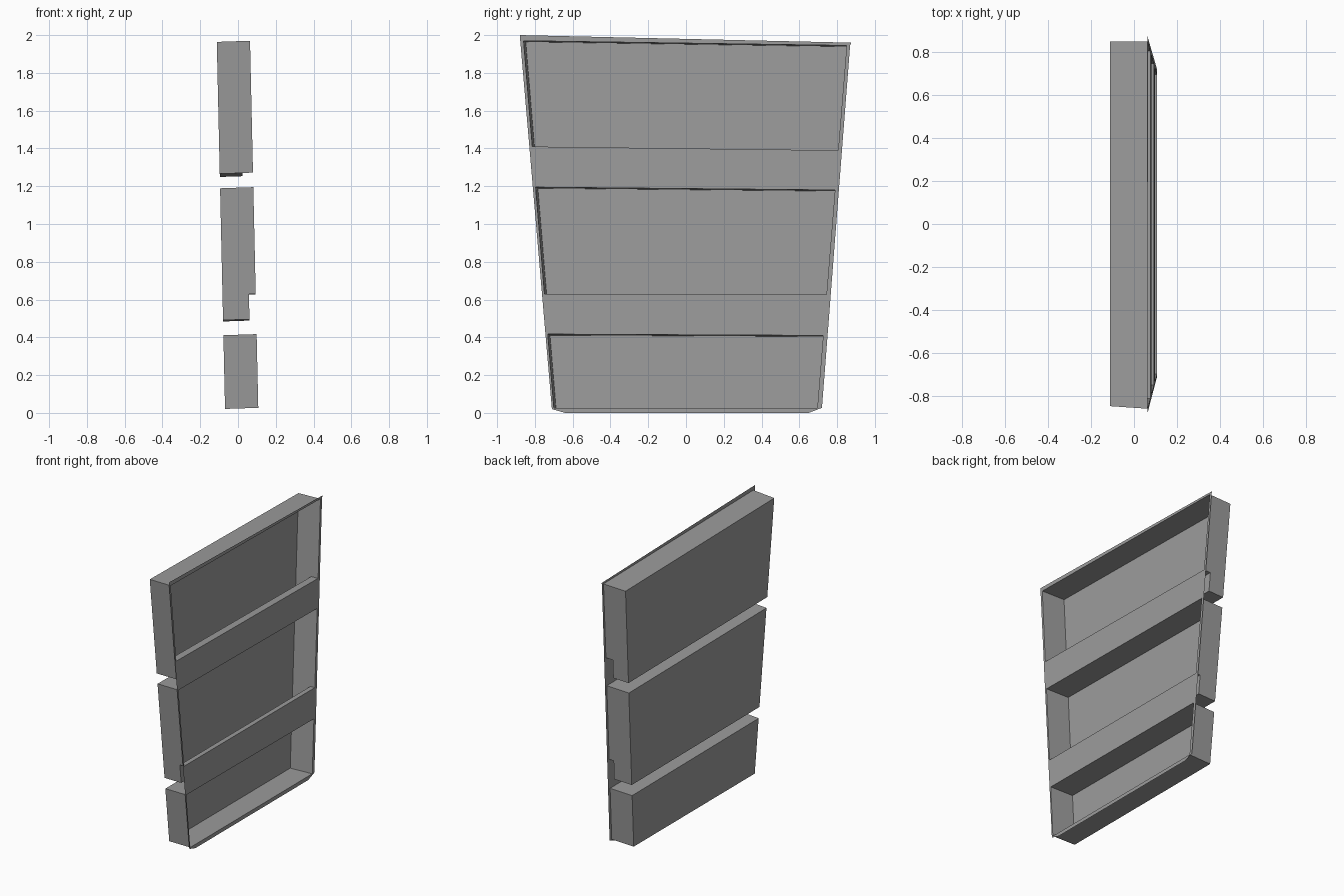
import bpy, bmesh

if "Cube" in bpy.data.objects:
    bpy.data.objects.remove(bpy.data.objects["Cube"])

grey = bpy.data.materials.new("mid_grey")
grey.diffuse_color = (0.33, 0.33, 0.33, 1)
grey.use_nodes = True
grey.node_tree.nodes["Principled BSDF"].inputs["Base Color"].default_value = grey.diffuse_color

DEPTH = 0.176


def front(z):
    """x of the slightly leaning front plane"""
    return 0.108 - 0.0225 * z


def edge(side, z):
    """y of the bin wall, side 0 = -y, side 1 = +y"""
    return 0.695 + 0.081 * (z - 0.025) if side else -0.70 - 0.0825 * (z - 0.03)


def outer(side, z):
    """y of the frame's outer edge"""
    return 0.72 + 0.0777 * (z - 0.03) if side else -0.71 - 0.0859 * (z - 0.02)


def sheet(name, polys):
    bm = bmesh.new()
    for p in polys:
        bm.faces.new([bm.verts.new(v) for v in p])
    bmesh.ops.remove_doubles(bm, verts=bm.verts, dist=0.0005)
    bmesh.ops.recalc_face_normals(bm, faces=bm.faces)
    me = bpy.data.meshes.new(name)
    bm.to_mesh(me)
    bm.free()
    me.materials.append(grey)
    ob = bpy.data.objects.new(name, me)
    bpy.context.collection.objects.link(ob)


def pt(side, z, back):
    """point on a bin wall, 'back' units behind the front plane"""
    t = back / DEPTH
    y = edge(side, z) + (0.012 * t if side == 0 else 0)
    return (front(z) - back, y, z - 0.006 * t)


# name, top z (-y,+y), opening bottom z, floor z, ledge depth, stepped sides
bins = [
    ("top_bin", (1.97, 1.945), (1.41, 1.39), (1.272, 1.255), 0.055, (0, 1)),
    ("middle_bin", (1.195, 1.18), (0.63, 0.628), (0.497, 0.49), 0.036, (1, 1)),
    ("bottom_bin", (0.417, 0.41), (0.027, 0.027), (0.027, 0.027), 0, (0, 0)),
]

for name, top, mid, low, step, notch in bins:
    def row(z, back):
        return [pt(s, z[s], back) for s in (0, 1)]

    def strip(a, b):
        return [a[0], a[1], b[1], b[0]]

    tf, tb = row(top, 0), row(top, DEPTH)
    lb, lf = row(low, DEPTH), row(low, step)
    polys = [strip(tf, tb), strip(tb, lb), strip(lb, lf)]
    # ledge and inner lip behind the front band
    if step:
        polys += [strip(lf, row(mid, step)), strip(row(mid, step), row(mid, 0))]
    # side walls, notched under the ledge where stepped
    for s in (0, 1):
        wall = [tf[s], tb[s], lb[s], lf[s]]
        if notch[s]:
            wall += [pt(s, mid[s], step), pt(s, mid[s], 0)]
        elif step:
            wall += [pt(s, low[s], 0)]
        polys.append(wall)
    sheet(name, polys)


# front frame: cross bands plus side strips around the three openings
def fp(y, z):
    return (front(z), y, z)


top_corner = [(-0.88, 2.0), (0.875, 1.96)]
low_corner = [(-0.71, 0.02), (0.72, 0.03)]
foot = [(-0.64, 0.0), (0.65, 0.0)]
polys = []
# side strips
for s in (0, 1):
    zs = [z for b in bins for z in (b[1][s], b[2][s])]
    for a, b in zip(zs, zs[1:]):
        polys.append([fp(outer(s, a), a), fp(edge(s, a), a),
                      fp(edge(s, b), b), fp(outer(s, b), b)])
# bands between bins
for up, dn in zip(bins, bins[1:]):
    a, b = up[2], dn[1]
    polys.append([fp(edge(0, a[0]), a[0]), fp(edge(1, a[1]), a[1]),
                  fp(edge(1, b[1]), b[1]), fp(edge(0, b[0]), b[0])])
# top rim
t = bins[0][1]
polys.append([fp(*top_corner[0]), fp(*top_corner[1]), fp(outer(1, t[1]), t[1]),
              fp(edge(1, t[1]), t[1]), fp(edge(0, t[0]), t[0]), fp(outer(0, t[0]), t[0])])
# bottom rim with clipped corners
z = bins[2][2][0]
polys.append([fp(outer(0, z), z), fp(edge(0, z), z), fp(edge(1, z), z), fp(outer(1, z), z),
              fp(*foot[1]), fp(*foot[0]), fp(*low_corner[0])])
sheet("front_frame", polys)
